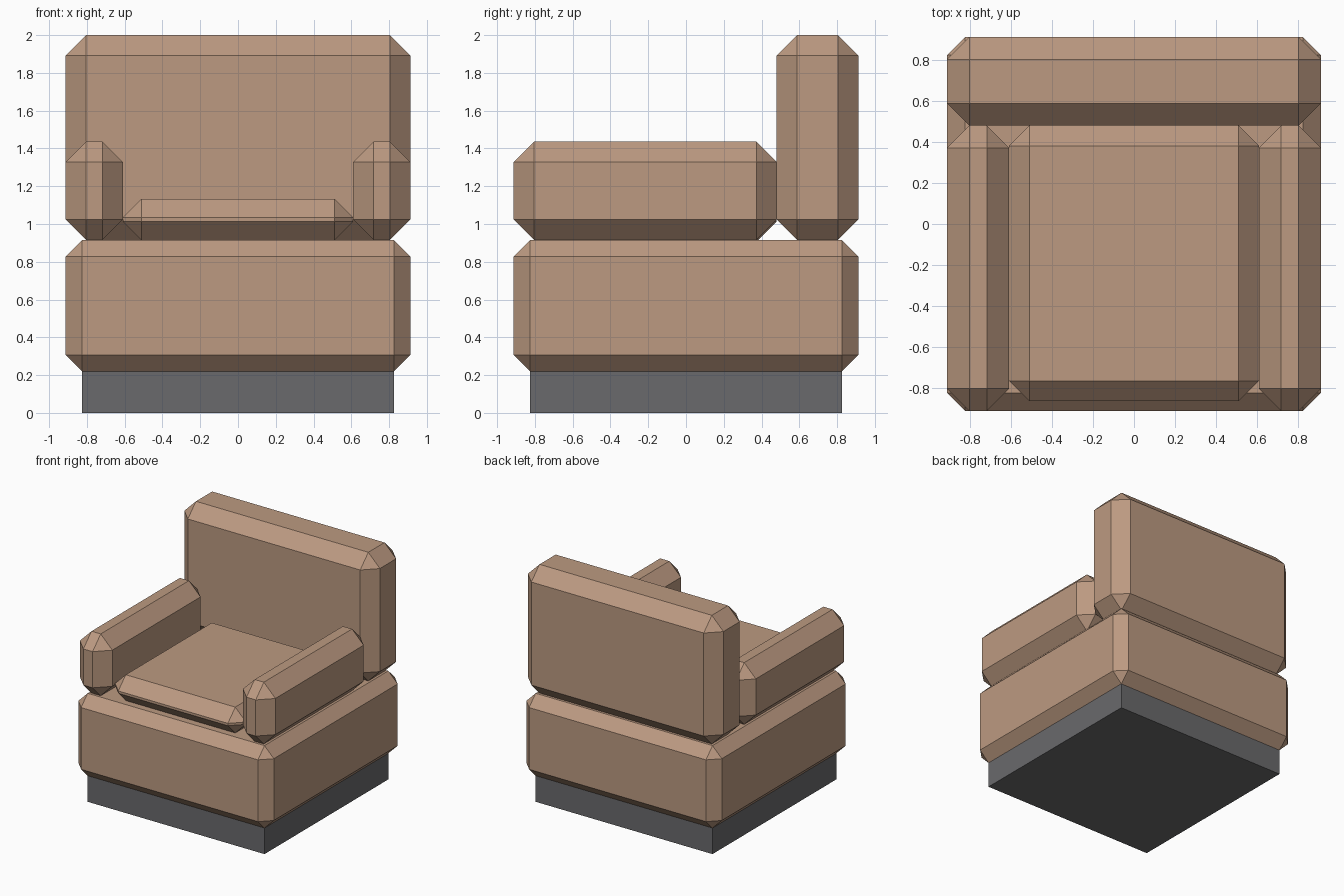
import bpy
import bmesh
from mathutils import Vector

if "Cube" in bpy.data.objects:
    bpy.data.objects.remove(bpy.data.objects["Cube"])


def material(name, rgb):
    m = bpy.data.materials.new(name)
    m.diffuse_color = (*rgb, 1.0)
    m.use_nodes = True
    m.node_tree.nodes["Principled BSDF"].inputs["Base Color"].default_value = m.diffuse_color
    return m


FABRIC = material("tan upholstery", (0.503, 0.323, 0.220))
PLINTH = material("dark grey plinth", (0.144, 0.144, 0.150))


def box(name, lo, hi, mat, chamfer=0.0):
    """Box between two corners, with flat chamfered edges."""
    lo, hi = Vector(lo), Vector(hi)
    bm = bmesh.new()
    bmesh.ops.create_cube(bm, size=1.0)
    for v in bm.verts:
        v.co = (lo + hi) / 2 + v.co * (hi - lo)
    if chamfer:
        bmesh.ops.bevel(bm, geom=bm.edges[:], offset=chamfer, offset_type='OFFSET',
                        segments=1, profile=0.5, affect='EDGES')
    mesh = bpy.data.meshes.new(name)
    bm.to_mesh(mesh)
    bm.free()
    mesh.materials.append(mat)
    ob = bpy.data.objects.new(name, mesh)
    bpy.context.collection.objects.link(ob)
    return ob


# Plinth and thick seat block
box("plinth", (-0.825, -0.825, 0), (0.825, 0.825, 0.22), PLINTH)
box("seat_block", (-0.912, -0.912, 0.22), (0.912, 0.912, 0.915), FABRIC, 0.087)

# Backrest and loose cushion
box("backrest", (-0.912, 0.48, 0.915), (0.912, 0.912, 2.0), FABRIC, 0.108)
box("seat_cushion", (-0.61, -0.865, 0.915), (0.61, 0.48, 1.133), FABRIC, 0.099)

# Armrests
for side, x0, x1 in (("left", -0.912, -0.61), ("right", 0.61, 0.912)):
    box(side + "_armrest", (x0, -0.912, 0.915), (x1, 0.48, 1.436), FABRIC, 0.108)
